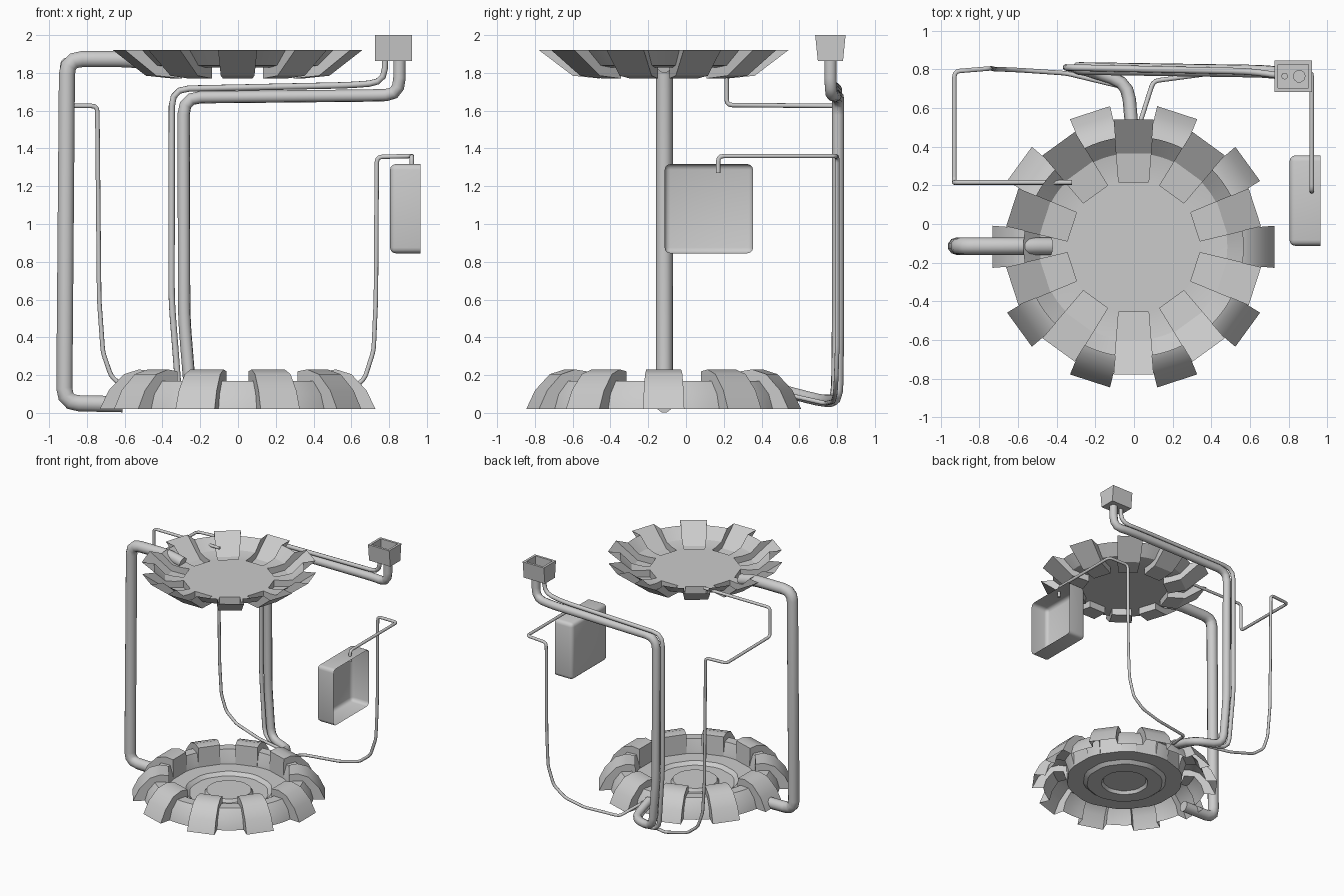
import bpy, bmesh, math
from mathutils import Vector

cube = bpy.data.objects.get("Cube")
if cube:
    bpy.data.objects.remove(cube)

grey = bpy.data.materials.new("plain_grey")
grey.use_nodes = True
GREY = (0.6, 0.6, 0.6, 1)
grey.diffuse_color = GREY
grey.node_tree.nodes["Principled BSDF"].inputs["Base Color"].default_value = GREY

CENTRE = Vector((-0.002, -0.118, 0))
BLOCKS = 10


def add_mesh(name, bm, smooth=30):
    bmesh.ops.recalc_face_normals(bm, faces=bm.faces)
    me = bpy.data.meshes.new(name)
    bm.to_mesh(me)
    bm.free()
    me.materials.append(grey)
    ob = bpy.data.objects.new(name, me)
    bpy.context.collection.objects.link(ob)
    bpy.ops.object.select_all(action="DESELECT")
    ob.select_set(True)
    bpy.context.view_layer.objects.active = ob
    if smooth:
        bpy.ops.object.shade_smooth_by_angle(angle=math.radians(smooth))


def crown(name, block, gap, floor, turn):
    """Ring that alternates between raised blocks and lower gaps, with a turned floor."""
    bm = bmesh.new()
    step = 2 * math.pi / BLOCKS
    cols = []

    def column(profile, base, frac, side):
        col = []
        for r, z in profile:
            half = math.asin((0.05 + 0.08 * r) / r)
            a = base + side * half if frac is None else base + half + frac * (step - 2 * half)
            col.append(bm.verts.new(CENTRE + Vector((r * math.cos(a), r * math.sin(a), z))))
        cols.append(col)

    for i in range(BLOCKS):
        base = turn + i * step
        column(block, base, None, -1)
        column(block, base, None, 1)
        for f in (0, 0.25, 0.5, 0.75, 1):
            column(gap, base, f, 0)
    for a, b in zip(cols, cols[1:] + cols[:1]):
        for k in range(len(block) - 1):
            bm.faces.new((a[k], a[k + 1], b[k + 1], b[k]))
    # floor rings from the inner edge to the middle
    ring = [c[0] for c in cols]
    for r, z in floor:
        new = []
        for v in ring:
            d = v.co - CENTRE
            d.z = 0
            new.append(bm.verts.new(CENTRE + d.normalized() * r + Vector((0, 0, z))))
        for k in range(len(ring)):
            j = (k + 1) % len(ring)
            bm.faces.new((ring[k], ring[j], new[j], new[k]))
        ring = new
    bm.faces.new(ring)
    bmesh.ops.remove_doubles(bm, verts=bm.verts, dist=0.0005)
    add_mesh(name, bm)


def tube(name, points, radius, bend=0.06):
    """Round tube along a path with rounded corners."""
    pts = [Vector(p) for p in points]
    path = [pts[0]]
    for a, b, c in zip(pts, pts[1:], pts[2:]):
        p = b + (a - b).normalized() * min(bend, (a - b).length * 0.45)
        q = b + (c - b).normalized() * min(bend, (c - b).length * 0.45)
        path += [p.lerp(b, t).lerp(b.lerp(q, t), t) for t in (0, 0.33, 0.67, 1)]
    path.append(pts[-1])
    cu = bpy.data.curves.new(name, "CURVE")
    cu.dimensions = "3D"
    cu.bevel_depth = radius
    cu.bevel_resolution = 3
    cu.use_fill_caps = True
    sp = cu.splines.new("POLY")
    sp.points.add(len(path) - 1)
    for sp_pt, co in zip(sp.points, path):
        sp_pt.co = (*co, 1)
    sp.use_smooth = True
    cu.materials.append(grey)
    ob = bpy.data.objects.new(name, cu)
    bpy.context.collection.objects.link(ob)


def box(low, high):
    bm = bmesh.new()
    bmesh.ops.create_cube(bm, size=1)
    low, high = Vector(low), Vector(high)
    for v in bm.verts:
        v.co = (low + high) / 2 + v.co * (high - low)
    return bm


# lower base and upper dish
crown("base_crown",
      [(0.46, 0.06), (0.465, 0.22), (0.53, 0.23), (0.61, 0.205), (0.69, 0.12), (0.738, 0.02)],
      [(0.46, 0.06), (0.465, 0.09), (0.49, 0.17), (0.57, 0.17), (0.625, 0.1), (0.648, 0.02)],
      [(0.33, 0.06), (0.3, 0.035), (0.185, 0.035), (0.17, 0.06)], 0)
crown("upper_dish",
      [(0.345, 1.828), (0.345, 1.77), (0.49, 1.785), (0.668, 1.92)],
      [(0.345, 1.828), (0.41, 1.828), (0.485, 1.84), (0.57, 1.92)],
      [(0.2, 1.828)], math.pi / BLOCKS)

# thick side pipe
tube("side_pipe", [(-0.43, -0.115, 1.845), (-0.55, -0.115, 1.873), (-0.905, -0.115, 1.873),
                   (-0.92, -0.115, 0.052), (-0.61, -0.115, 0.046)], 0.045, 0.08)

# pair of pipes at the back
tube("back_pipe", [(0.855, 0.765, 1.91), (0.855, 0.765, 1.685), (0.7, 0.79, 1.68), (-0.288, 0.805, 1.67),
                   (-0.285, 0.805, 0.5), (-0.25, 0.8, 0.07), (-0.03, 0.73, 0.06), (-0.01, 0.5, 0.12)], 0.033, 0.09)
tube("back_small_pipe", [(0.78, 0.765, 1.91), (0.775, 0.765, 1.75), (0.6, 0.79, 1.735), (-0.35, 0.81, 1.715),
                         (-0.352, 0.81, 0.6), (-0.31, 0.8, 0.06), (-0.05, 0.73, 0.05), (-0.03, 0.5, 0.1)], 0.017, 0.09)

# thin cables
tube("left_cable", [(-0.32, 0.215, 1.87), (-0.93, 0.215, 1.87), (-0.93, 0.215, 1.63), (-0.93, 0.79, 1.625),
                    (-0.745, 0.805, 1.625), (-0.735, 0.805, 0.6), (-0.715, 0.8, 0.32), (-0.67, 0.8, 0.19),
                    (-0.57, 0.795, 0.11), (-0.35, 0.78, 0.05), (-0.06, 0.71, 0.05), (-0.02, 0.52, 0.1)], 0.012, 0.03)
tube("right_cable", [(0.92, 0.17, 1.27), (0.92, 0.17, 1.36), (0.92, 0.79, 1.36), (0.735, 0.8, 1.355),
                     (0.73, 0.8, 0.6), (0.718, 0.8, 0.33), (0.67, 0.795, 0.18), (0.57, 0.79, 0.1),
                     (0.4, 0.78, 0.06), (0.1, 0.74, 0.05), (0.03, 0.52, 0.1)], 0.012, 0.03)

# hollow side panel, rounded towards the middle and open outwards
bm = box((0.805, -0.113, 0.845), (0.966, 0.355, 1.317))
outer = [f for f in bm.faces if f.normal.x > 0.9]
round_edges = [e for e in bm.edges if not all(v.co.x > 0.9 for v in e.verts)]
bmesh.ops.delete(bm, geom=outer, context="FACES_ONLY")
bmesh.ops.bevel(bm, geom=round_edges, offset=0.03, segments=3, affect="EDGES", profile=0.5)
add_mesh("hollow_panel", bm, 40)

# open box on top of the back pipes
bm = box((0.726, 0.698, 1.862), (0.922, 0.831, 2.0))
for v in bm.verts:
    if v.co.z > 1.9:
        v.co.y += 0.014 if v.co.y > 0.76 else -0.014
top = [f for f in bm.faces if f.normal.z > 0.9]
bmesh.ops.inset_region(bm, faces=top, thickness=0.027)
hole = bmesh.ops.extrude_face_region(bm, geom=top)["geom"]
bmesh.ops.translate(bm, verts=[g for g in hole if isinstance(g, bmesh.types.BMVert)], vec=(0, 0, -0.1))
bmesh.ops.delete(bm, geom=top, context="FACES_ONLY")
add_mesh("open_box", bm, 0)
